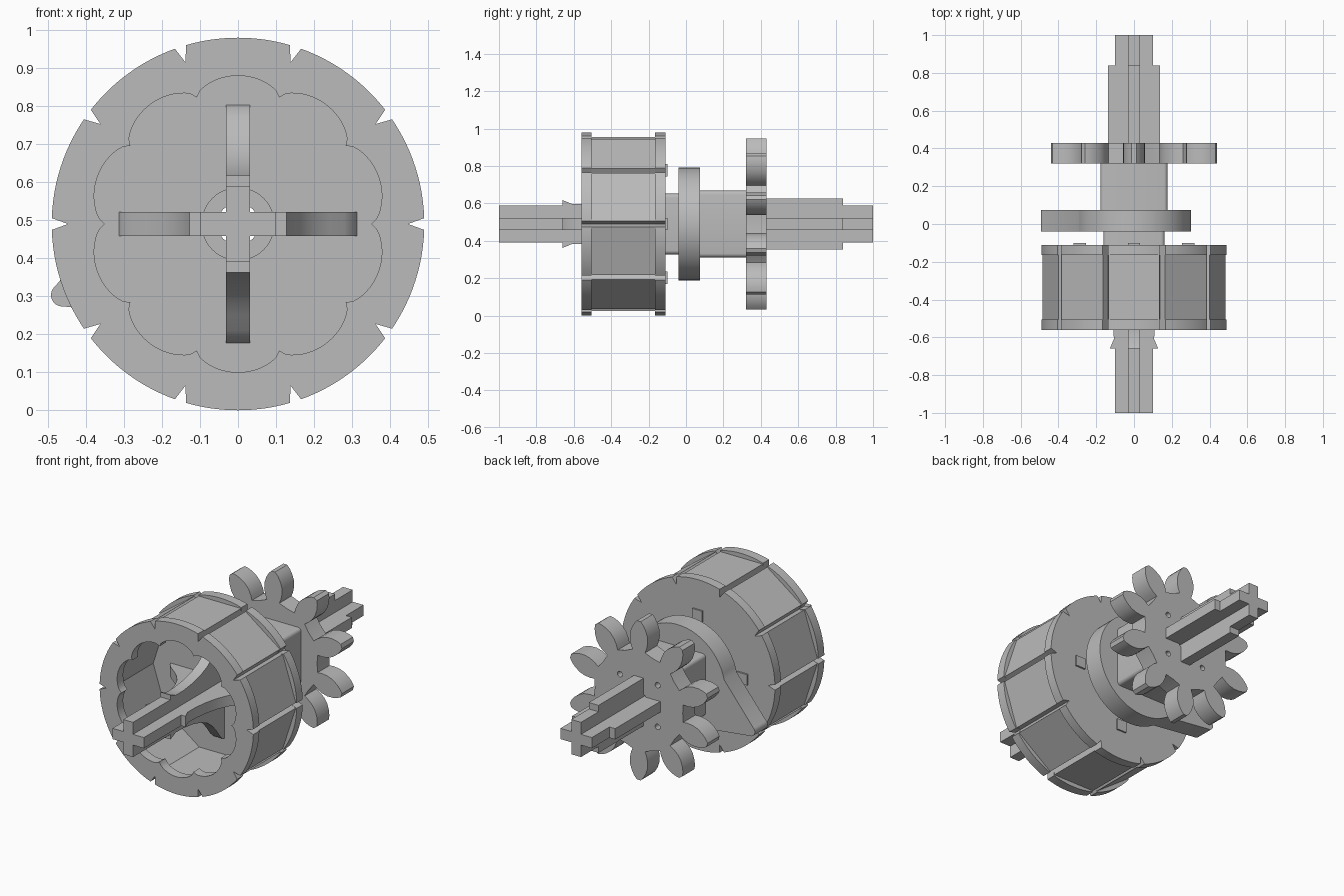
import bpy, bmesh, math
from math import sin, cos, pi, radians
from mathutils import Matrix

cube = bpy.data.objects.get("Cube")
if cube:
    bpy.data.objects.remove(cube)

AXIS = 0.49
STEP = pi / 5          # ten-fold spacing of notches, lobes and teeth

grey = bpy.data.materials.new("mid grey")
grey.use_nodes = True
grey.diffuse_color = (0.5, 0.5, 0.5, 1)
grey.node_tree.nodes["Principled BSDF"].inputs["Base Color"].default_value = (0.5, 0.5, 0.5, 1)

ACROSS = Matrix.Translation((0, 0, AXIS)) @ Matrix.Rotation(pi / 2, 4, 'X')
ALONG = Matrix(((0, 0, 1, 0), (1, 0, 0, 0), (0, 1, 0, 0), (0, 0, 0, 1)))


def extrude(name, loops, depth, matrix):
    """Fill closed outlines (inner ones become holes) and give them thickness."""
    curve = bpy.data.curves.new(name, 'CURVE')
    curve.dimensions = '2D'
    curve.fill_mode = 'BOTH'
    curve.extrude = depth / 2
    for loop in loops:
        spline = curve.splines.new('POLY')
        spline.points.add(len(loop) - 1)
        for point, (a, b) in zip(spline.points, loop):
            point.co = (a, b, 0, 1)
        spline.use_cyclic_u = True
    temp = bpy.data.objects.new(name + " outline", curve)
    bpy.context.collection.objects.link(temp)
    graph = bpy.context.evaluated_depsgraph_get()
    mesh = bpy.data.meshes.new_from_object(temp.evaluated_get(graph))
    bpy.data.objects.remove(temp)
    bm = bmesh.new()
    bm.from_mesh(mesh)
    bmesh.ops.remove_doubles(bm, verts=bm.verts, dist=0.0002)
    bm.transform(matrix)
    bmesh.ops.recalc_face_normals(bm, faces=bm.faces)
    bm.to_mesh(mesh)
    bm.free()
    mesh.materials.clear()
    mesh.materials.append(grey)
    obj = bpy.data.objects.new(name, mesh)
    bpy.context.collection.objects.link(obj)
    bpy.ops.object.select_all(action='DESELECT')
    obj.select_set(True)
    bpy.context.view_layer.objects.active = obj
    bpy.ops.object.shade_smooth_by_angle(angle=radians(25))
    return obj


def slab(name, y0, y1, *loops):
    return extrude(name, loops, y1 - y0, Matrix.Translation((0, (y0 + y1) / 2, 0)) @ ACROSS)


def polar(r, a):
    return (r * cos(a), r * sin(a))


def circle(r, n=48, cx=0, cy=0, turn=0):
    return [(cx + r * cos(turn + 2 * pi * i / n), cy + r * sin(turn + 2 * pi * i / n)) for i in range(n)]


def notched(radius, samples):
    """Ten segments separated by V notches; radius is a function of the angle in a segment."""
    pts = []
    gap = radians(1.8)
    for k in range(10):
        pts.append(polar(0.447, k * STEP))
        for i in range(samples + 1):
            a = gap + (STEP - 2 * gap) * i / samples
            pts.append(polar(radius(a - STEP / 2), k * STEP + a))
    return pts


def rounded_square(h, r=0.02):
    pts = []
    for k, (sx, sy) in enumerate(((1, 1), (-1, 1), (-1, -1), (1, -1))):
        for i in range(5):
            a = k * pi / 2 + i * pi / 8
            pts.append((sx * (h - r) + r * cos(a), sy * (h - r) + r * sin(a)))
    return pts


# Wheel: round flanges with flat panels between them, hollow behind a scalloped lip
flange = notched(lambda a: 0.49, 12)
panels = notched(lambda a: 0.465 / cos(a), 2)
scallop = [polar(0.35 + 0.04 * abs(sin(pi * i / 18)) ** 0.6, i * STEP / 18) for i in range(180)]
slab("wheel_front_flange", -0.56, -0.505, flange, scallop)
slab("wheel_panels", -0.505, -0.165, panels, circle(0.425, 10))
slab("wheel_back_flange", -0.165, -0.11, flange, circle(0.095))

# Square hub, cam and square sleeve share one bore
bore = circle(0.055, 24)
slab("hub", -0.12, -0.04, rounded_square(0.162), bore)

# Cam: disc with a tapered finger ending in a round tip
start, end = radians(-124), radians(168)
cam = [polar(0.302, start + (end - start) * i / 48) for i in range(49)]
heading = radians(202)
for i in range(13):
    a = heading - 1.3 + 2.6 * i / 12
    cam.append((-0.462 + 0.03 * cos(a), -0.187 + 0.03 * sin(a)))
slab("cam", -0.04, 0.075, cam, bore)
slab("sleeve", 0.075, 0.32, rounded_square(0.178), bore)

# Gear: ten petal-shaped teeth and four pin holes
side = [(0.285, 0.04), (0.31, 0.05), (0.345, 0.057), (0.38, 0.055), (0.415, 0.043), (0.44, 0.028), (0.457, 0.012)]
tooth = [(r, -w) for r, w in side] + [(r, w) for r, w in reversed(side)]
gear = []
for k in range(10):
    a = (k + 0.5) * STEP
    gear += [(r * cos(a) - w * sin(a), r * sin(a) + w * cos(a)) for r, w in tooth]
    gear.append(polar(0.28, a + STEP / 2))
pins = [circle(0.016, 12, 0.12 * sx, 0.12 * sy) for sx in (-1, 1) for sy in (-1, 1)]
slab("gear", 0.32, 0.43, gear, bore, *pins)

# Axle: two crossed blades with barbs at the front and flared arms inside the wheel
top = [(-1, 0.1), (-0.66, 0.1), (-0.66, 0.128), (-0.61, 0.107), (-0.54, 0.108),
       (-0.46, 0.118), (-0.38, 0.138), (-0.32, 0.165), (-0.275, 0.2), (-0.24, 0.24),
       (-0.21, 0.28), (-0.185, 0.305), (-0.15, 0.318), (-0.1, 0.32), (-0.1, 0.255),
       (-0.15, 0.255), (-0.15, 0.1), (0.4, 0.1), (0.4, 0.137), (0.84, 0.137), (0.84, 0.1), (1, 0.1)]
blade = top + [(y, -r) for y, r in reversed(top)]
for name, turn in (("axle_upright_blade", 0), ("axle_level_blade", pi / 2)):
    place = Matrix.Translation((0, 0, AXIS)) @ Matrix.Rotation(turn, 4, 'Y') @ ALONG
    extrude(name, [blade], 0.062, place)
